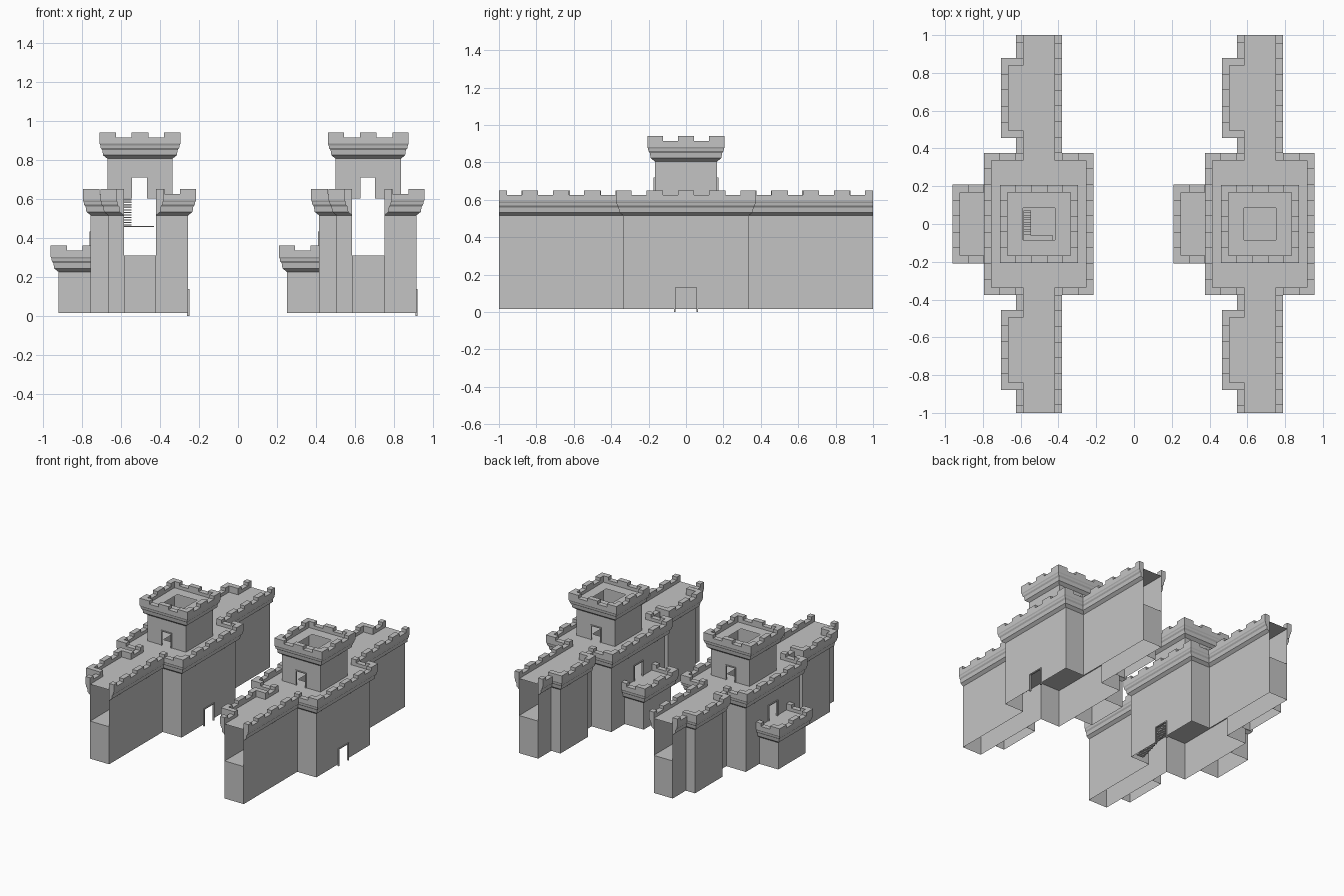
import bpy, bmesh
from mathutils import Vector

cube = bpy.data.objects.get("Cube")
if cube:
    bpy.data.objects.remove(cube)

stone = bpy.data.materials.new("stone_grey")
stone.use_nodes = True
stone.diffuse_color = (0.55, 0.55, 0.55, 1)
bsdf = stone.node_tree.nodes["Principled BSDF"]
bsdf.inputs["Base Color"].default_value = stone.diffuse_color
bsdf.inputs["Roughness"].default_value = 0.9

SPACING = 1.17          # distance between the two gate walls
BASE, FLOOR, DECK = 0.015, 0.31, 0.60
XC = -0.5025            # centre line of the first wall
CW, CE = -0.585, -0.42  # curtain wall faces
GW, GE, GY = -0.755, -0.255, 0.335  # gatehouse
BX, BY0, BY1 = -0.665, 0.495, 0.838  # buttress
LX, LY = -0.92, 0.168   # low bastion
T = 0.167               # half width of tower
H = 0.085               # half width of hatch
OUT = 0.04              # parapet overhang


def finish(name, bm, both=True, recalc=False):
    if recalc:
        bmesh.ops.recalc_face_normals(bm, faces=bm.faces[:])
    mesh = bpy.data.meshes.new(name)
    bm.to_mesh(mesh)
    bm.free()
    mesh.materials.append(stone)
    for side, dx in (("right", 0), ("left", SPACING))[:2 if both else 1]:
        ob = bpy.data.objects.new(side + "_" + name, mesh)
        ob.location.x = dx
        bpy.context.collection.objects.link(ob)


def quad(bm, pts, facing):
    f = bm.faces.new([bm.verts.new(p) for p in pts])
    f.normal_update()
    if f.normal.dot(Vector(facing)) < 0:
        f.normal_flip()


def sheet(bm, place, u, v, facing, hole=None):
    """Flat panel in u, v with an optional rectangular opening."""
    parts = [(u[0], u[1], v[0], v[1])]
    if hole:
        a, b, c, d = hole
        parts = [(u[0], a, *v), (b, u[1], *v), (a, b, v[0], c), (a, b, d, v[1])]
    for a, b, c, d in parts:
        if b - a > 1e-5 and d - c > 1e-5:
            quad(bm, [place(a, c), place(b, c), place(b, d), place(a, d)], facing)


def wall_x(bm, x, y, z, s, hole=None):
    sheet(bm, lambda u, v: (x, u, v), y, z, (s, 0, 0), hole)


def wall_y(bm, y, x, z, s, hole=None):
    sheet(bm, lambda u, v: (u, y, v), x, z, (0, s, 0), hole)


def slab(bm, z, x, y, hole=None):
    sheet(bm, lambda u, v: (u, v, z), x, y, (0, 0, 1), hole)


def box(bm, x, y, z):
    vs = [bm.verts.new((a, b, c)) for a in x for b in y for c in z]
    for ids in ((0, 1, 3, 2), (4, 6, 7, 5), (0, 4, 5, 1),
                (2, 3, 7, 6), (0, 2, 6, 4), (1, 5, 7, 3)):
        bm.faces.new([vs[i] for i in ids])


def parapet(name, path, top, closed=False):
    """Stepped cornice swept along a path, with merlons on top."""
    bm = bmesh.new()
    pts = [Vector(p) for p in path]
    n = len(pts)
    segs = [(i, (i + 1) % n) for i in range(n if closed else n - 1)]
    normals = []
    for i, j in segs:
        d = (pts[j] - pts[i]).normalized()
        normals.append(Vector((d.y, -d.x)))
    miters = []
    for i in range(n):
        a = normals[i - 1] if (i or closed) else normals[0]
        b = normals[i] if i < len(normals) else normals[-1]
        miters.append((a + b) / (1 + a.dot(b)))
    profile = [(0, -.135), (.022, -.117), (.026, -.09), (.034, -.08),
               (.036, -.066), (OUT, -.058), (OUT, -.025), (0, -.025)]
    rings = [[bm.verts.new((*(p + m * o), top + z)) for o, z in profile]
             for p, m in zip(pts, miters)]
    k = len(profile)
    for i, j in segs:
        for a in range(k):
            b = (a + 1) % k
            bm.faces.new((rings[i][a], rings[j][a], rings[j][b], rings[i][b]))
    if not closed:
        bm.faces.new(rings[0])
        bm.faces.new(rings[-1])
    # merlons, mitred where they meet a corner
    for (i, j), nrm in zip(segs, normals):
        length = (pts[j] - pts[i]).length
        count = int(length / 0.15)
        cuts = [0.0]
        for c in range(count):
            mid = (c + 0.5) / count
            cuts += [mid - 0.04 / length, mid + 0.04 / length]
        cuts.append(1.0)
        for t0, t1 in zip(cuts[::2], cuts[1::2]):
            ends = []
            for t in (t0, t1):
                p = pts[i].lerp(pts[j], t)
                m = miters[i] if t == 0 else miters[j] if t == 1 else nrm
                ends.append((p, p + m * OUT))
            ring = [ends[0][0], ends[1][0], ends[1][1], ends[0][1]]
            lo = [bm.verts.new((*p, top - 0.025)) for p in ring]
            hi = [bm.verts.new((*p, top)) for p in ring]
            bm.faces.new(lo)
            bm.faces.new(hi)
            for a in range(4):
                b = (a + 1) % 4
                bm.faces.new((lo[a], lo[b], hi[b], hi[a]))
    finish(name, bm, recalc=True)


hatch = (XC - H, XC + H, -H, H)
full = (BASE, DECK)

# Curtain walls, buttresses and the passage inside
bm = bmesh.new()
for s in (-1, 1):
    def span(a, b):
        return tuple(sorted((s * a, s * b)))
    wall_x(bm, CE, span(GY, 1), full, 1)
    wall_x(bm, CW, span(GY, 1), full, -1)
    wall_x(bm, BX, span(BY0, BY1), full, -1)
    wall_y(bm, s * BY0, (BX, CW), full, -s)
    wall_y(bm, s * BY1, (BX, CW), full, s)
    wall_y(bm, s, (CW, CE), (BASE, FLOOR), s)
    slab(bm, FLOOR, (CW, CE), span(GY, 1))
    slab(bm, DECK, (CW, CE), span(GY, 1))
    slab(bm, DECK, (BX, CW), span(BY0, BY1))
finish("curtain_wall", bm)

# Gatehouse shell with ground door and bastion door
bm = bmesh.new()
wall_x(bm, GE, (-GY, GY), full, 1, (-0.055, 0.055, BASE, 0.13))
wall_x(bm, GW, (-GY, GY), full, -1, (-0.05, 0.05, FLOOR, 0.425))
for s in (-1, 1):
    wall_y(bm, s * GY, (GW, CW), full, s)
    wall_y(bm, s * GY, (CE, GE), full, s)
slab(bm, FLOOR, (GW, GE), (-GY, GY))
slab(bm, DECK, (GW, GE), (-GY, GY), hatch)
finish("gatehouse", bm)

# Low bastion
bm = bmesh.new()
wall_x(bm, LX, (-LY, LY), (BASE, FLOOR), -1)
for s in (-1, 1):
    wall_y(bm, s * LY, (LX, GW), (BASE, FLOOR), s)
slab(bm, FLOOR, (LX, GW), (-LY, LY))
finish("low_bastion", bm)

# Tower with two doors and a roof hatch
bm = bmesh.new()
for s in (-1, 1):
    wall_x(bm, XC + s * T, (-T, T), (DECK, 0.89), s)
    wall_y(bm, s * T, (XC - T, XC + T), (DECK, 0.89), s,
           (XC - 0.04, XC + 0.035, DECK, 0.71))
slab(bm, 0.89, (XC - T, XC + T), (-T, T), hatch)
finish("tower", bm)

# Parapets
west = [(CW, 1), (CW, BY1), (BX, BY1), (BX, BY0), (CW, BY0), (CW, GY), (GW, GY)]
west += [(x, -y) for x, y in reversed(west)]
east = [(CE, -1), (CE, -GY), (GE, -GY), (GE, GY), (CE, GY), (CE, 1)]
parapet("inner_parapet", west, 0.65)
parapet("outer_parapet", east, 0.65)
parapet("bastion_parapet", [(GW, LY), (LX, LY), (LX, -LY), (GW, -LY)], 0.36)
parapet("tower_parapet", [(XC - T, -T), (XC + T, -T), (XC + T, T), (XC - T, T)],
        0.94, closed=True)

# Door frames
bm = bmesh.new()
for x, half, z0, z1 in ((GE, 0.055, 0, 0.13), (GW, 0.05, FLOOR, 0.425)):
    xs = (x - 0.006, x + 0.006)
    for s in (-1, 1):
        box(bm, xs, sorted((s * half, s * (half + 0.009))), (z0, z1))
    box(bm, xs, (-half - 0.009, half + 0.009), (z1, z1 + 0.008))
for s in (-1, 1):
    ys = (s * T - 0.006, s * T + 0.006)
    box(bm, (XC - 0.049, XC - 0.04), ys, (DECK, 0.71))
    box(bm, (XC + 0.035, XC + 0.044), ys, (DECK, 0.71))
    box(bm, (XC - 0.049, XC + 0.044), ys, (0.71, 0.718))
finish("door_frames", bm, recalc=True)

# Stairs inside the first gatehouse
bm = bmesh.new()


def flight(start, end, size, count):
    a, b = Vector(start), Vector(end)
    half = Vector(size) / 2
    for i in range(count):
        p = a.lerp(b, i / (count - 1))
        box(bm, *[(p[k] - half[k], p[k] + half[k]) for k in range(3)])


flight((-0.3, -0.28, 0.025), (-0.3, 0.12, 0.17), (0.06, 0.03, 0.012), 16)
flight((-0.32, 0.16, 0.18), (-0.56, 0.16, 0.3), (0.02, 0.06, 0.012), 13)
flight((-0.565, -0.06, 0.465), (-0.565, 0.065, 0.595), (0.04, 0.014, 0.006), 11)
box(bm, (-0.585, -0.43), (-0.1, -0.06), (0.455, 0.461))
finish("stairs", bm, both=False, recalc=True)
